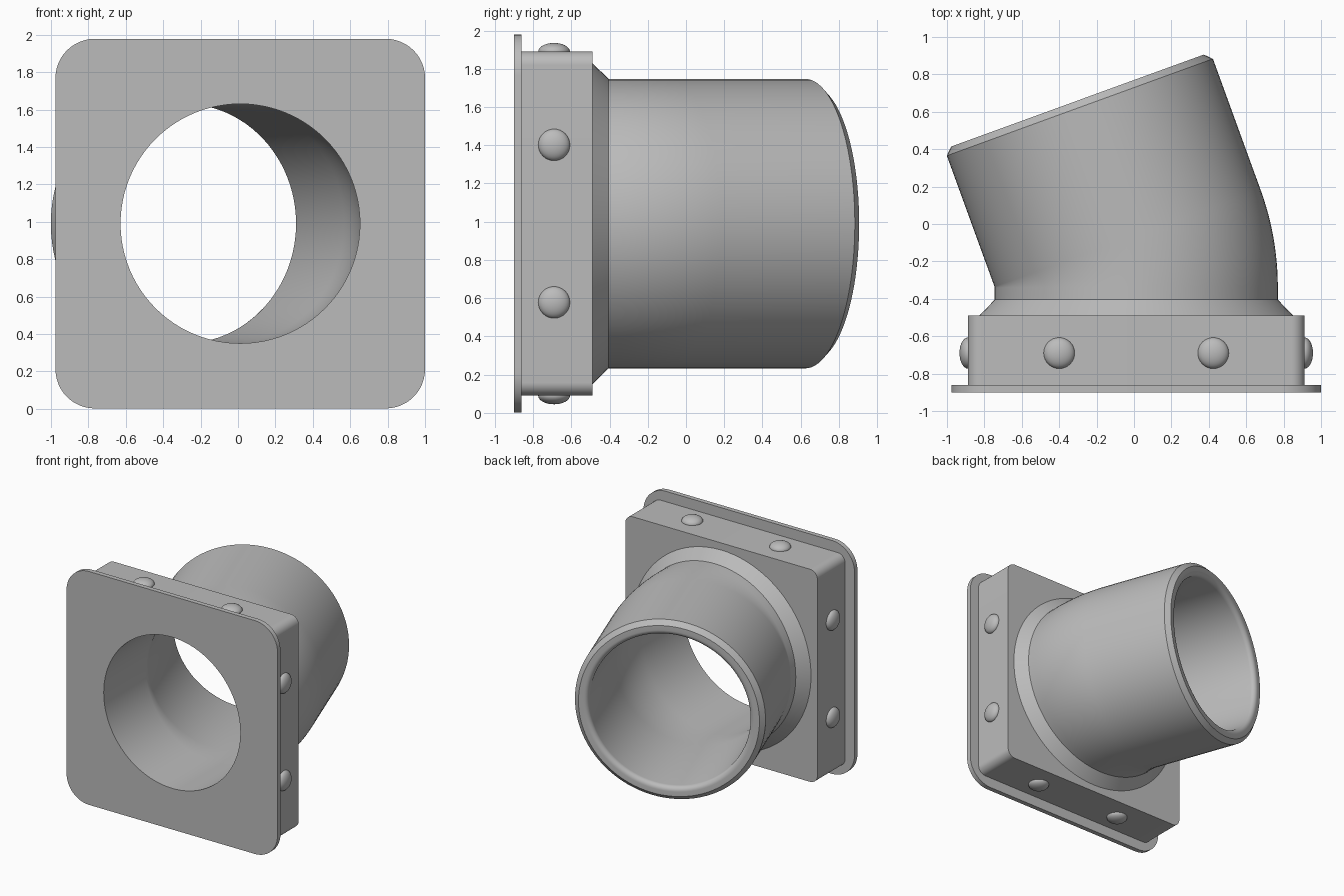
import bpy, bmesh
from math import sin, cos, pi, radians
from mathutils import Vector, Matrix

if "Cube" in bpy.data.objects:
    bpy.data.objects.remove(bpy.data.objects["Cube"], do_unlink=True)

CX, CZ = 0.012, 0.99          # axis of the socket
BORE, PIPE = 0.64, 0.757      # inner and outer pipe radius
BEND = radians(20)
PIVOT = Vector((-0.76, -0.34, CZ))
SWEEP = CX - PIVOT.x          # bend radius of the centre line
SEG = 96

grey = bpy.data.materials.new("plain_grey")
grey.use_nodes = True
colour = (0.5, 0.5, 0.5, 1)
grey.diffuse_color = colour
grey.node_tree.nodes["Principled BSDF"].inputs["Base Color"].default_value = colour


def add_object(name, bm):
    bmesh.ops.remove_doubles(bm, verts=bm.verts, dist=1e-4)
    bmesh.ops.recalc_face_normals(bm, faces=bm.faces)
    mesh = bpy.data.meshes.new(name)
    bm.to_mesh(mesh)
    bm.free()
    mesh.materials.clear()
    mesh.materials.append(grey)
    obj = bpy.data.objects.new(name, mesh)
    bpy.context.collection.objects.link(obj)
    bpy.ops.object.select_all(action='DESELECT')
    obj.select_set(True)
    bpy.context.view_layer.objects.active = obj
    bpy.ops.object.shade_smooth_by_angle(angle=radians(30))
    return obj


def arc(x, y, r, start, sweep, n):
    return [(x + r * cos(start + sweep * i / n), y + r * sin(start + sweep * i / n))
            for i in range(n + 1)]


def holed_square(name, half, corner, y0, y1):
    """Rounded square slab with the round bore through it."""
    c = half - corner
    outline = []
    for i, (sx, sy) in enumerate([(1, 1), (-1, 1), (-1, -1), (1, -1)]):
        outline += arc(sx * c, sy * c, corner, i * pi / 2, pi / 2, 12)
    curve = bpy.data.curves.new(name + "_outline", 'CURVE')
    curve.dimensions = '2D'
    curve.fill_mode = 'BOTH'
    curve.extrude = (y1 - y0) / 2
    for pts in (outline, arc(0, 0, BORE, 0, 2 * pi, SEG)[:-1]):
        spline = curve.splines.new('POLY')
        spline.points.add(len(pts) - 1)
        for p, (x, y) in zip(spline.points, pts):
            p.co = (x, y, 0, 1)
        spline.use_cyclic_u = True
    helper = bpy.data.objects.new(name + "_helper", curve)
    bpy.context.collection.objects.link(helper)
    bpy.context.view_layer.update()
    solid = helper.evaluated_get(bpy.context.evaluated_depsgraph_get())
    bm = bmesh.new()
    mesh = bpy.data.meshes.new_from_object(solid)
    bm.from_mesh(mesh)
    bpy.data.objects.remove(helper)
    bpy.data.meshes.remove(mesh)
    bpy.data.curves.remove(curve)
    bm.transform(Matrix.Translation((CX, (y0 + y1) / 2, CZ)) @ Matrix.Rotation(pi / 2, 4, 'X'))
    return add_object(name, bm)


holed_square("front_flange", 0.988, 0.21, -0.90, -0.86)
holed_square("square_collar", 0.90, 0.07, -0.86, -0.49)


# Bent pipe: rings carried along the centre line, outside going back, inside returning
def ring(bm, s, r):
    length = SWEEP * BEND
    a = min(max(s / SWEEP, 0), BEND)
    side = Vector((cos(a), sin(a), 0))
    along = Vector((-sin(a), cos(a), 0))
    centre = PIVOT + side * SWEEP + along * (min(s, 0) + max(s - length, 0))
    return [bm.verts.new(centre + r * (side * cos(t) + Vector((0, 0, sin(t)))))
            for t in (2 * pi * i / SEG for i in range(SEG))]


bend_steps = [SWEEP * BEND * i / 12 for i in range(13)]
rim = SWEEP * BEND + 0.783
fillet = 0.04
stations = [(-0.15, 0.84), (-0.065, PIPE)]
stations += [(s, PIPE) for s in bend_steps]
stations += [(rim - 0.038, PIPE), (rim, PIPE - 0.038)]
stations += [(rim - fillet + fillet * cos(t), BORE + fillet - fillet * sin(t))
             for t in (pi / 2 * i / 6 for i in range(7))]
stations += [(s, BORE) for s in reversed(bend_steps)]
stations += [(-0.15, BORE)]

bm = bmesh.new()
rings = [ring(bm, s, r) for s, r in stations]
for a, b in zip(rings, rings[1:] + rings[:1]):
    for i in range(SEG):
        j = (i + 1) % SEG
        bm.faces.new((a[i], a[j], b[j], b[i]))
add_object("bent_pipe", bm)

# Two domed rivets on each side of the collar
for k, side_name in enumerate(("left", "top", "right", "bottom")):
    for u, end in ((-0.412, "a"), (0.412, "b")):
        bm = bmesh.new()
        bmesh.ops.create_uvsphere(bm, u_segments=32, v_segments=16, radius=1)
        bm.transform(Matrix.Translation((CX, -0.69, CZ))
                     @ Matrix.Rotation(-k * pi / 2, 4, 'Y')
                     @ Matrix.Translation((0.90, 0, u))
                     @ Matrix.Diagonal((0.045, 0.083, 0.083, 1)))
        add_object(f"{side_name}_rivet_{end}", bm)
